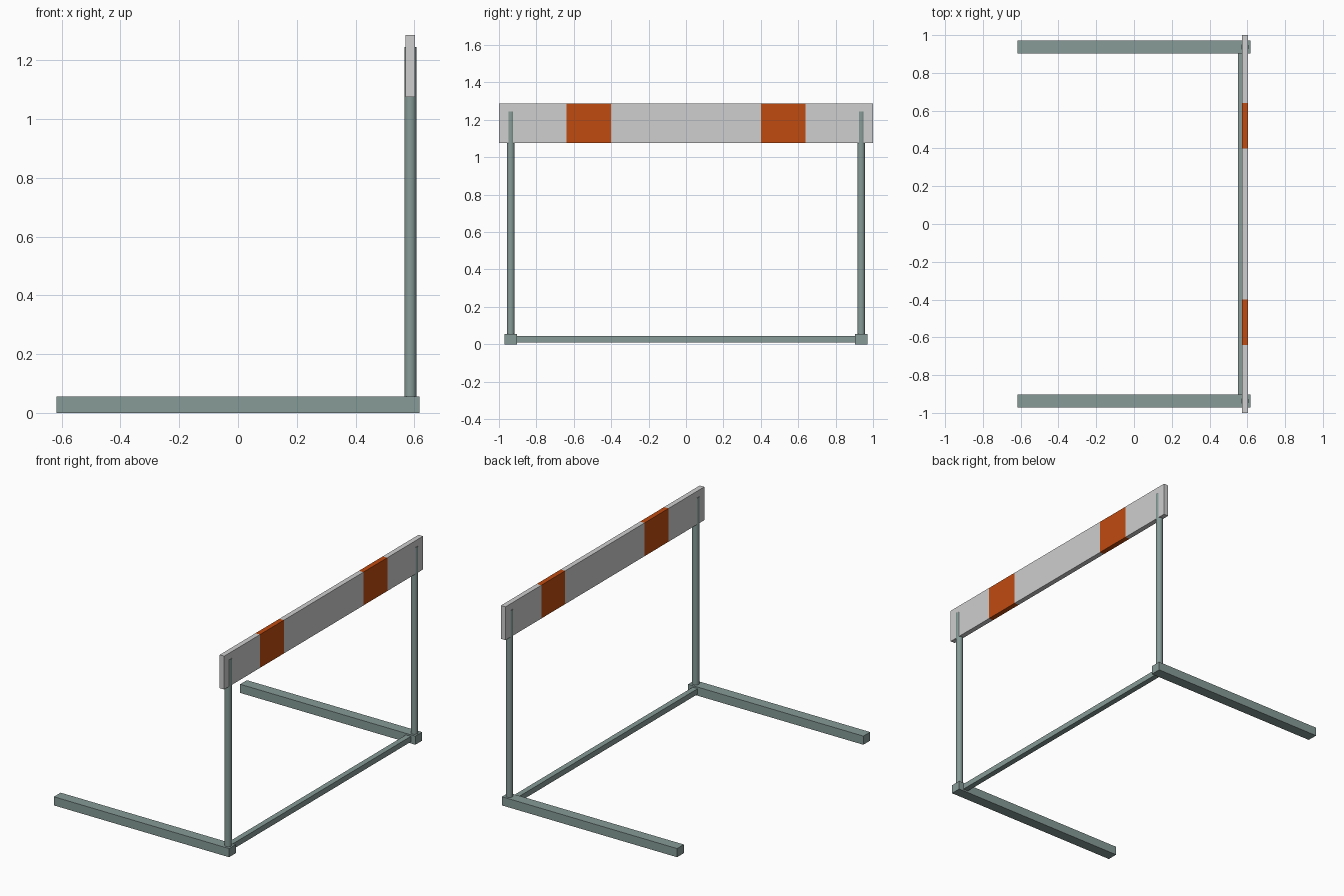
import bpy, bmesh
from mathutils import Matrix, Vector

if "Cube" in bpy.data.objects:
    bpy.data.objects.remove(bpy.data.objects["Cube"])


def material(name, rgb):
    m = bpy.data.materials.new(name)
    m.diffuse_color = (*rgb, 1.0)
    m.use_nodes = True
    m.node_tree.nodes["Principled BSDF"].inputs["Base Color"].default_value = m.diffuse_color
    return m


STEEL = material("grey green steel", (0.24, 0.33, 0.31))
WHITE = material("off white board", (0.62, 0.62, 0.62))
ORANGE = material("orange stripe", (0.52, 0.07, 0.005))


def finish(name, bm, *mats):
    mesh = bpy.data.meshes.new(name)
    bm.to_mesh(mesh)
    bm.free()
    for m in mats:
        mesh.materials.append(m)
    ob = bpy.data.objects.new(name, mesh)
    bpy.context.collection.objects.link(ob)
    return ob


def box_mesh(lo, hi):
    lo, hi = Vector(lo), Vector(hi)
    bm = bmesh.new()
    bmesh.ops.create_cube(bm, size=1, matrix=Matrix.Translation((lo + hi) / 2)
                          @ Matrix.Diagonal((*(hi - lo), 1)))
    return bm


POST_X, POST_Y = 0.587, 0.937

for side, label in ((-1, "front"), (1, "back")):
    y = side * POST_Y
    # Long square foot
    finish(label + "_foot",
           box_mesh((-0.617, y - 0.034, 0), (0.617, y + 0.034, 0.055)), STEEL)
    # Round upright, running up through the board
    bm = bmesh.new()
    bmesh.ops.create_cone(bm, cap_ends=True, segments=16, radius1=0.021,
                          radius2=0.021, depth=1.215,
                          matrix=Matrix.Translation((POST_X, y, 0.6375)))
    for f in bm.faces:
        f.smooth = len(f.verts) == 4
    for e in bm.edges:
        e.smooth = all(len(f.verts) == 4 for f in e.link_faces)
    finish(label + "_upright", bm, STEEL)

# Low bar joining the two feet
finish("crossbar", box_mesh((0.55, -0.905, 0.01), (0.585, 0.905, 0.045)), STEEL)

# Top board, cut across so that two bands can be orange
board = box_mesh((0.571, -1, 1.075), (0.603, 1, 1.287))
for cut in (-0.64, -0.40, 0.40, 0.64):
    bmesh.ops.bisect_plane(board, geom=board.verts[:] + board.edges[:] + board.faces[:],
                           plane_co=(0, cut, 0), plane_no=(0, 1, 0))
for f in board.faces:
    f.material_index = int(0.40 < abs(f.calc_center_median().y) < 0.64)
finish("hurdle_board", board, WHITE, ORANGE)
